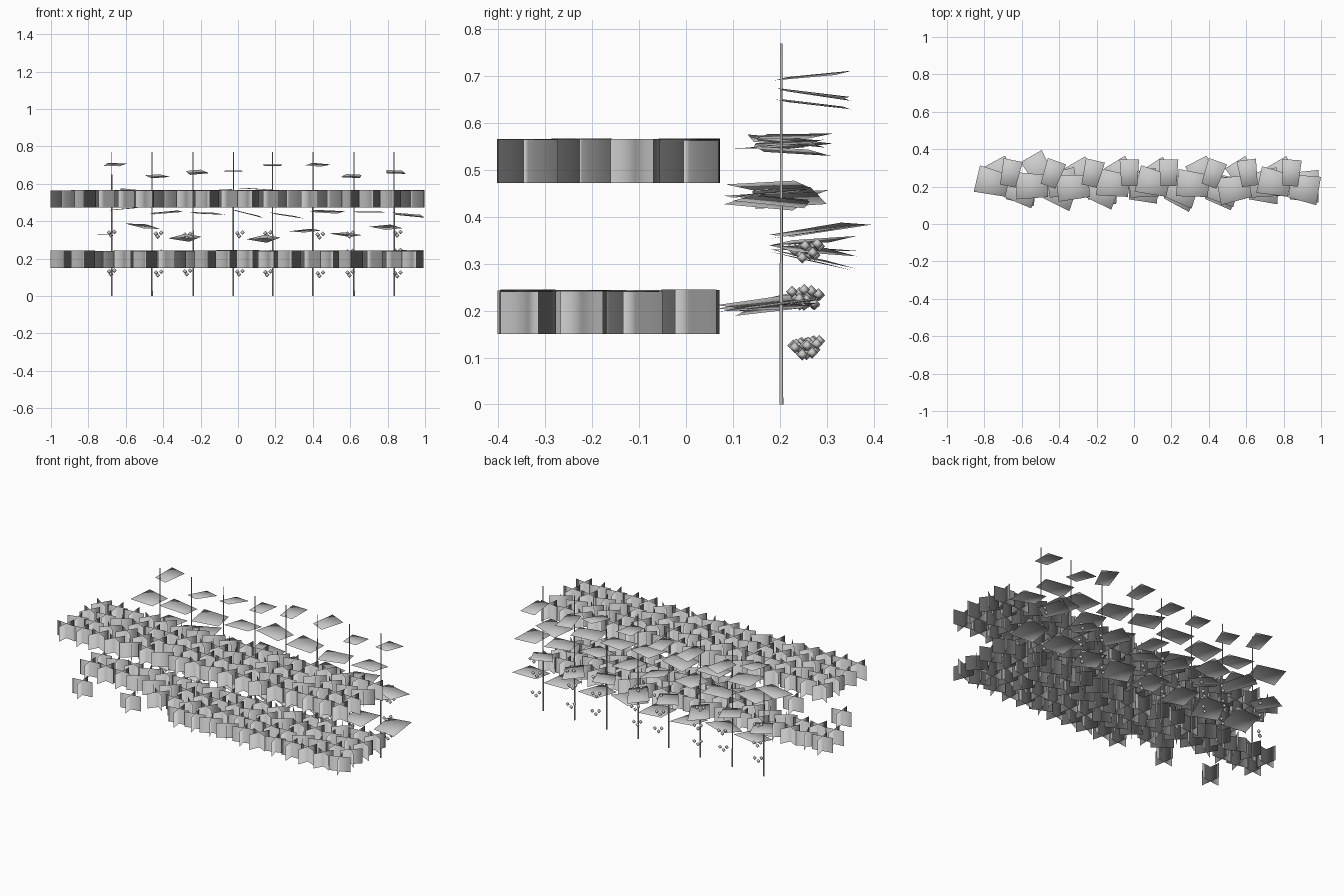
import bpy, bmesh, math, random
from mathutils import Vector, Matrix

if "Cube" in bpy.data.objects:
    bpy.data.objects.remove(bpy.data.objects["Cube"])

random.seed(7)
UP = Vector((0, 0, 1))


# Turn a bmesh into an object; normals gives soft foliage shading per vertex
def finish(name, bm, normals=None):
    for f in bm.faces:
        f.smooth = True
    me = bpy.data.meshes.new(name)
    bm.to_mesh(me)
    bm.free()
    if normals:
        me.normals_split_custom_set_from_vertices(normals)
    ob = bpy.data.objects.new(name, me)
    bpy.context.collection.objects.link(ob)
    return ob


# Card with normals that lean up and away from its centre, like foliage
def card(bm, normals, pts, spread):
    c = sum(pts, Vector()) / 4
    for p in pts:
        out = Vector((p.x - c.x, p.y - c.y, 0)).normalized()
        normals.append((UP + out * spread).normalized())
    bm.faces.new([bm.verts.new(p) for p in pts])


# Seedling: two vertical cards crossing at right angles
def seedling(bm, normals, x, y, z0, h, w, ang):
    for k in range(2):
        a = ang + k * math.pi / 2
        d = Vector((math.cos(a), math.sin(a), 0)) * w / 2
        c, up = Vector((x, y, z0)), UP * h
        card(bm, normals, [c - d, c + d, c + d + up, c - d + up], 1.1)


# A tray of seedlings in 18 columns by 4 rows, with optional empty cells
def tray(name, z0, empty=()):
    bm, normals = bmesh.new(), []
    for i in range(18):
        for j in range(4):
            ang = random.uniform(0, math.pi)
            size = random.uniform(0.95, 1.0)
            if (i, j) not in empty:
                seedling(bm, normals, -0.938 + i * 0.11, -0.337 + j * 0.1145,
                         z0, 0.095 * size, 0.132 * size, ang)
    return finish(name, bm, normals)


# The lower tray has been picked bare at its front left corner
bare = {(i, 0) for i in (0, 2, 3, 5, 6)} | {(i, 1) for i in range(5)}
tray("lower_seedlings", 0.15, bare)
tray("upper_seedlings", 0.472)


# Leaf: flat card, narrower at the stem, turned to azimuth az and tilted
def leaf(bm, normals, x, z, az, length, width, pitch, roll):
    az, pitch, roll = (math.radians(a) for a in (az, pitch, roll))
    m = (Matrix.Translation((x, STEM_Y, z)) @ Matrix.Rotation(az, 4, 'Z')
         @ Matrix.Rotation(-pitch, 4, 'Y') @ Matrix.Rotation(roll, 4, 'X'))
    card(bm, normals, [m @ Vector(p) for p in (
        (0, -width * 0.42, 0), (length, -width * 0.52, 0),
        (length, width * 0.52, 0), (0, width * 0.42, 0))], 0.75)


STEM_X = [-0.675, -0.46, -0.24, -0.025, 0.185, 0.40, 0.62, 0.835]
SWAY = [0, 0.035, -0.03, 0.035, -0.025, 0.04, -0.02, 0.02]
STEM_Y = 0.203
# Per plant: height, pitch and roll of the second, third and top leaves
SECOND = [(0.33, 0, 2), (0.36, 8, 2), (0.325, -10, 8), (0.335, 0, 0),
          (0.32, -10, 8), (0.345, 3, -6), (0.333, -3, 8), (0.358, 7, -5)]
THIRD = [(0.46, 5, 3), (0.44, 5, 3), (0.445, -2, -4), (0.46, -14, 4),
         (0.442, -8, -5), (0.455, -3, 5), (0.45, 0, 2), (0.44, -5, -6)]
TOP = [(0.695, 6, 2), (0.648, -6, -4), (0.672, -8, -5), (0.672, -3, 0),
       (0.695, 3, 0), (0.695, 5, 5), (0.65, -7, 3), (0.672, -7, 2)]
# Azimuth of the top leaf
TOP_AZ = [78, 70, 76, 90, 90, 70, 98, 86]

stems, leaves, fruit = bmesh.new(), bmesh.new(), bmesh.new()
normals = []
for n, (x, sway) in enumerate(zip(STEM_X, SWAY)):
    # Thin tapered stem
    bmesh.ops.create_cone(stems, cap_ends=False, segments=5, radius1=0.0045,
                          radius2=0.0025, depth=0.77,
                          matrix=Matrix.Translation((x, STEM_Y, 0.385)))
    # Five leaves climbing the stem
    wob = lambda a: random.uniform(-a, a)
    leaf(leaves, normals, x, 0.212, -10 + wob(14), 0.152, 0.17, wob(5), 6 + wob(6))
    z, p, r = SECOND[n]
    leaf(leaves, normals, x, z, 122 + wob(5), 0.185 if n == 1 else 0.15,
         0.125, p, r)
    z, p, r = THIRD[n]
    leaf(leaves, normals, x, z, -5 + wob(16), 0.155, 0.148, p, r)
    leaf(leaves, normals, x, 0.558 + wob(0.012), 180 + wob(16), 0.17, 0.14,
         wob(5), wob(7))
    z, p, r = TOP[n]
    leaf(leaves, normals, x, z, TOP_AZ[n], 0.142, 0.10, p, r)
    # Three hanging clusters of octahedral fruit
    for z in (0.127, 0.235, 0.336):
        cy, cz = 0.253 + wob(0.018), z + wob(0.008)
        for dx, dy, dz in ((-0.014, -0.012, 0), (0.014, 0.014, 0.004),
                           (-0.004, 0.004, -0.015)):
            bmesh.ops.create_uvsphere(
                fruit, u_segments=4, v_segments=2, radius=0.0125,
                matrix=Matrix.Translation((x + sway + dx, cy + dy, cz + dz)))

finish("climbing_stems", stems)
finish("climbing_leaves", leaves, normals)
finish("fruit_clusters", fruit)
